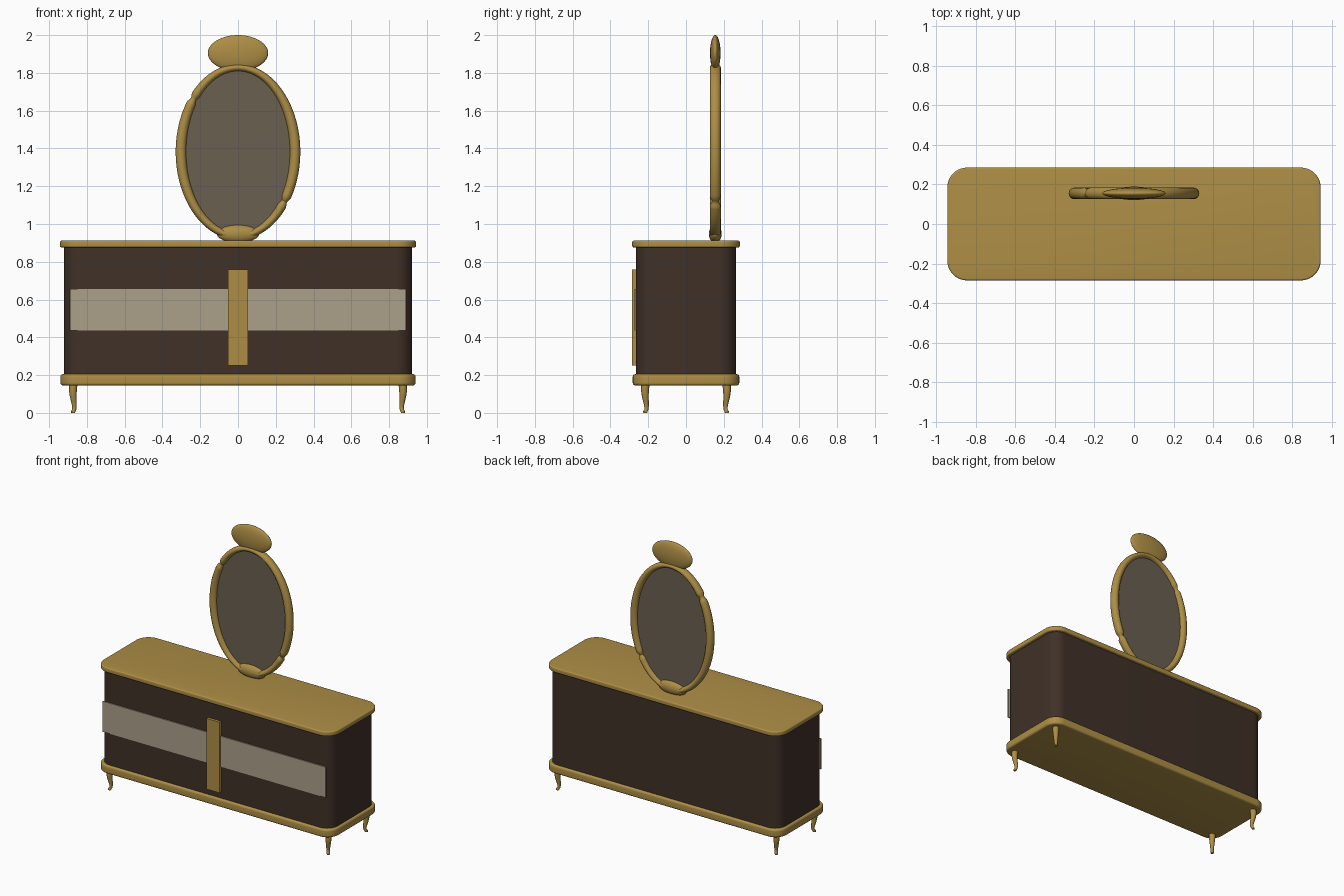
import bpy, bmesh, math

if "Cube" in bpy.data.objects:
    bpy.data.objects.remove(bpy.data.objects["Cube"])


def material(name, rgb):
    m = bpy.data.materials.new(name)
    m.diffuse_color = (*rgb, 1)
    m.use_nodes = True
    m.node_tree.nodes["Principled BSDF"].inputs["Base Color"].default_value = m.diffuse_color
    return m


gold = material("antique gold", (0.42, 0.27, 0.06))
wood = material("dark walnut", (0.050, 0.030, 0.020))
cream = material("cream inlay", (0.41, 0.35, 0.25))
glass = material("mirror glass", (0.145, 0.115, 0.082))


def finish(name, bm, mat, angle=40):
    bmesh.ops.recalc_face_normals(bm, faces=bm.faces)
    me = bpy.data.meshes.new(name)
    bm.to_mesh(me)
    bm.free()
    me.materials.append(mat)
    ob = bpy.data.objects.new(name, me)
    bpy.context.collection.objects.link(ob)
    bpy.ops.object.select_all(action="DESELECT")
    ob.select_set(True)
    bpy.context.view_layer.objects.active = ob
    bpy.ops.object.shade_smooth_by_angle(angle=math.radians(angle))
    return ob


def loft(name, rings, mat, closed=False, angle=40):
    """Skin a list of equal-length point rings; cap the ends unless closed."""
    bm = bmesh.new()
    vs = [[bm.verts.new(p) for p in r] for r in rings]
    n = len(vs[0])
    pairs = list(zip(vs, vs[1:])) + ([(vs[-1], vs[0])] if closed else [])
    for a, b in pairs:
        for i in range(n):
            j = (i + 1) % n
            bm.faces.new((a[i], a[j], b[j], b[i]))
    if not closed:
        bm.faces.new(vs[0])
        bm.faces.new(vs[-1])
    return finish(name, bm, mat, angle)


def rounded_rect(hx, hy, r, z, steps=10):
    pts = []
    for k, (sx, sy) in enumerate([(1, 1), (-1, 1), (-1, -1), (1, -1)]):
        for i in range(steps + 1):
            a = math.pi / 2 * (k + i / steps)
            pts.append((sx * (hx - r) + r * math.cos(a), sy * (hy - r) + r * math.sin(a), z))
    return pts


def slab(name, hx, hy, r, z0, z1, mat, edge=0.0, steps=5):
    """Rounded-corner slab with optional quarter-round top and bottom edges."""
    if edge == 0:
        rings = [rounded_rect(hx, hy, r, z) for z in (z0, z1)]
    else:
        rings = []
        for base, sign in ((z0 + edge, -1), (z1 - edge, 1)):
            part = []
            for i in range(steps + 1):
                a = math.pi / 2 * i / steps
                d = edge * (1 - math.cos(a))
                part.append(rounded_rect(hx - d, hy - d, r - d, base + sign * edge * math.sin(a)))
            rings += part[::-1] if sign < 0 else part
    return loft(name, rings, mat)


def plate(name, x0, x1, y0, y1, z0, z1, mat):
    ring = lambda z: [(x0, y0, z), (x1, y0, z), (x1, y1, z), (x0, y1, z)]
    return loft(name, [ring(z0), ring(z1)], mat)


def ellipsoid(name, centre, size, mat):
    bm = bmesh.new()
    bmesh.ops.create_uvsphere(bm, u_segments=40, v_segments=24, radius=1)
    for v in bm.verts:
        v.co = [c + s * p for c, s, p in zip(centre, size, v.co)]
    return finish(name, bm, mat, 60)


# Cabinet
slab("plinth", 0.94, 0.282, 0.09, 0.145, 0.205, gold, 0.014)
slab("cabinet_body", 0.922, 0.265, 0.085, 0.20, 0.88, wood)
slab("top_board", 0.943, 0.285, 0.10, 0.876, 0.912, gold, 0.009)

# Front inlay band and centre handle plate
plate("inlay_band", -0.89, 0.89, -0.272, -0.264, 0.435, 0.655, cream)
plate("centre_plate", -0.052, 0.052, -0.285, -0.264, 0.25, 0.76, gold)

# Curved legs: (height, outward offset, radius)
profile = [(0.15, 0.0, 0.022), (0.12, 0.002, 0.021), (0.09, 0.001, 0.018), (0.06, -0.003, 0.015),
           (0.035, -0.006, 0.012), (0.018, -0.005, 0.011), (0.008, 0.0, 0.012), (0.0, 0.001, 0.010)]
for sx, side in ((-1, "left"), (1, "right")):
    for sy, end in ((-1, "front"), (1, "back")):
        rings = [[(sx * (0.872 + o) + r * math.cos(t * math.pi / 8),
                   sy * (0.215 + o) + r * math.sin(t * math.pi / 8), z) for t in range(16)]
                 for z, o, r in profile]
        loft(f"{end}_{side}_leg", rings, gold)

# Oval mirror frame, slimmer at top and bottom, with two carved notches
CY, CZ, RX, RZ = 0.155, 1.382, 0.302, 0.446
notches = [math.atan2(0.28 / RZ, -0.237 / RX), math.atan2(-0.265 / RZ, 0.247 / RX)]
rings = []
for i in range(192):
    a = 2 * math.pi * i / 192
    c, s = math.cos(a), math.sin(a)
    gap = min(abs(math.remainder(a - n, 2 * math.pi)) for n in notches)
    pinch = 1 - 0.45 * max(0, 1 - gap / 0.06)
    w = (0.019 + 0.009 * c * c) * pinch
    d = 0.029 * pinch
    nx, nz = c * RZ, s * RX
    l = math.hypot(nx, nz)
    rings.append([(RX * c + w * math.cos(t) * nx / l, CY + d * math.sin(t),
                   CZ + RZ * s + w * math.cos(t) * nz / l)
                  for t in (2 * math.pi * k / 16 for k in range(16))])
loft("mirror_frame", rings, gold, closed=True)

# Mirror glass
loft("mirror_glass", [[(RX * math.cos(2 * math.pi * k / 96), y, CZ + RZ * math.sin(2 * math.pi * k / 96))
                       for k in range(96)] for y in (CY - 0.005, CY + 0.005)], glass)

# Crest and mirror foot
ellipsoid("mirror_crest", (0, CY, 1.905), (0.16, 0.028, 0.095), gold)
ellipsoid("mirror_foot", (0, CY, 0.948), (0.112, 0.034, 0.047), gold)
